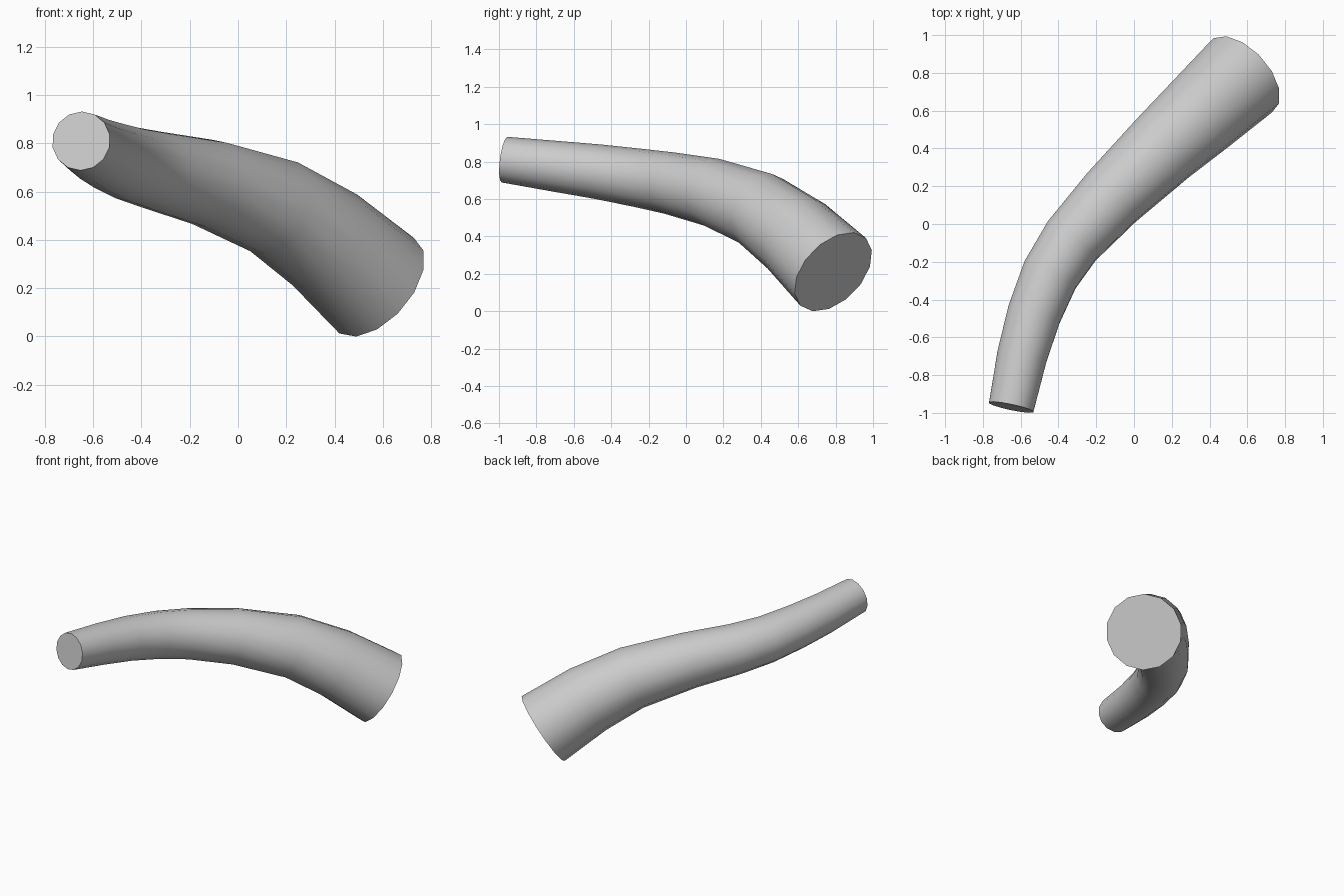
import bpy, bmesh, math
from mathutils import Vector

if "Cube" in bpy.data.objects:
    bpy.data.objects.remove(bpy.data.objects["Cube"])

# Centreline stations: x, y, z, radius
STATIONS = [
    (-0.65, -0.97, 0.81, 0.123),
    (-0.593, -0.70, 0.775, 0.136),
    (-0.53, -0.48, 0.747, 0.146),
    (-0.445, -0.27, 0.715, 0.156),
    (-0.33, -0.09, 0.685, 0.166),
    (-0.12, 0.14, 0.635, 0.184),
    (0.15, 0.40, 0.537, 0.209),
    (0.36, 0.59, 0.40, 0.231),
    (0.575, 0.787, 0.21, 0.252),
]
SIDES = 14

# Bent, tapering tube swept along the centreline
pts = [Vector(s[:3]) for s in STATIONS]
bm = bmesh.new()
rings = []
normal = Vector((0, 0, 1))
for i, p in enumerate(pts):
    t = (pts[min(i + 1, len(pts) - 1)] - pts[max(i - 1, 0)]).normalized()
    normal = (normal - t * normal.dot(t)).normalized()
    side = t.cross(normal)
    r = STATIONS[i][3]
    angles = [2 * math.pi * k / SIDES for k in range(SIDES)]
    rings.append([bm.verts.new(p + r * (normal * math.cos(a) + side * math.sin(a)))
                  for a in angles])

for a, b in zip(rings, rings[1:]):
    for k in range(SIDES):
        n = (k + 1) % SIDES
        bm.faces.new((a[k], a[n], b[n], b[k]))

# Flat end caps
bm.faces.new(rings[0])
bm.faces.new(rings[-1])
bmesh.ops.recalc_face_normals(bm, faces=bm.faces[:])

mesh = bpy.data.meshes.new("curved_tube")
bm.to_mesh(mesh)
bm.free()
tube = bpy.data.objects.new("curved_tube", mesh)
bpy.context.collection.objects.link(tube)

# Smooth sides, crisp cap edges
bpy.context.view_layer.objects.active = tube
tube.select_set(True)
bpy.ops.object.shade_smooth_by_angle(angle=math.radians(40))
